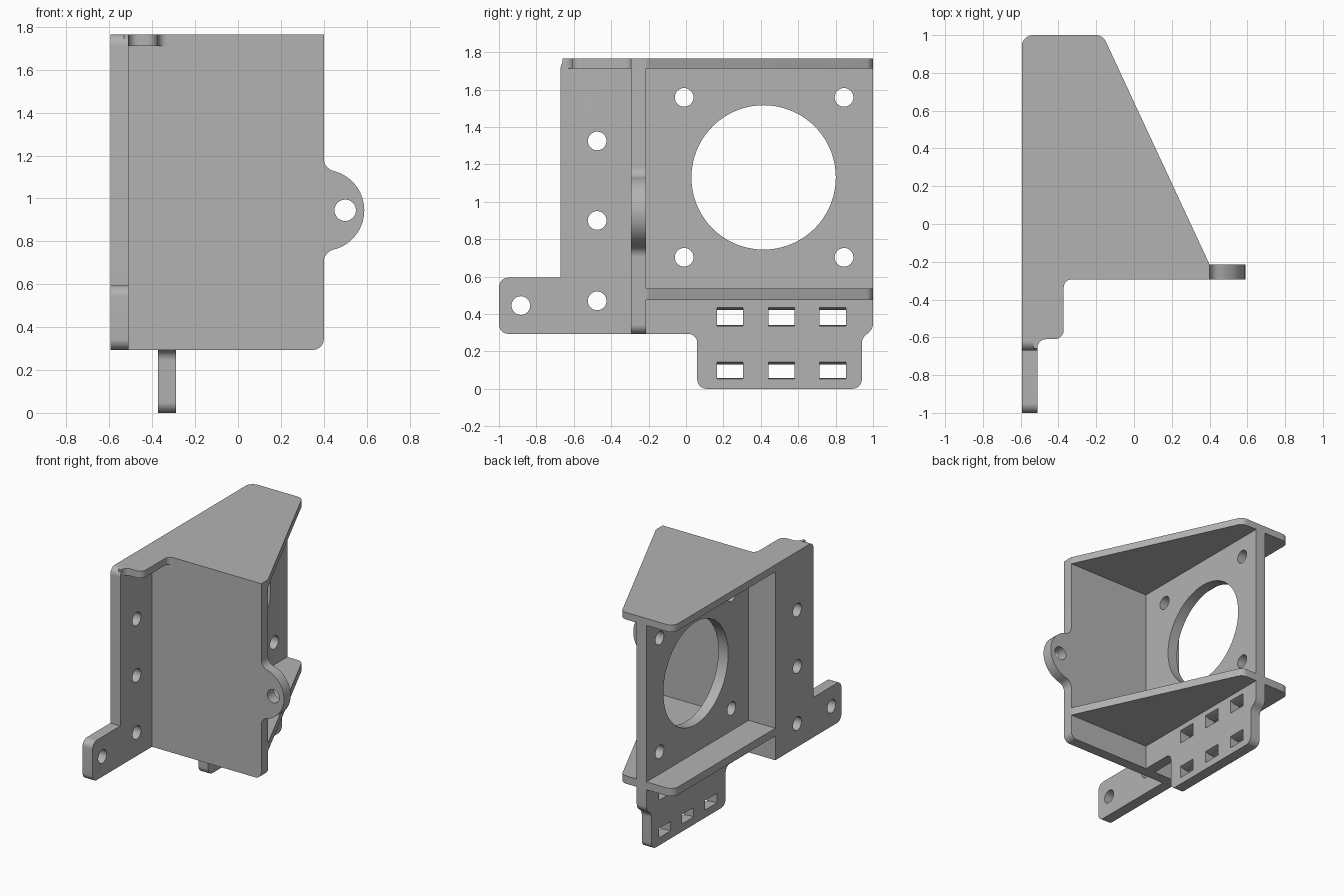
import bpy, bmesh, math
from mathutils import Vector

old = bpy.data.objects.get("Cube")
if old:
    bpy.data.objects.remove(old, do_unlink=True)

gray = bpy.data.materials.new("plain gray")
gray.use_nodes = True
COLOR = (0.45, 0.45, 0.45, 1)
gray.diffuse_color = COLOR
gray.node_tree.nodes["Principled BSDF"].inputs["Base Color"].default_value = COLOR


def arc(cx, cy, r, a0, a1, n=10):
    """Points on an arc, angles in degrees."""
    return [(cx + r * math.cos(math.radians(a0 + (a1 - a0) * i / n)),
             cy + r * math.sin(math.radians(a0 + (a1 - a0) * i / n)))
            for i in range(n + 1)]


def rounded(corners, n=8):
    """Outline from (u, v[, radius]) corners, each filleted by its radius."""
    out = []
    for i, c in enumerate(corners):
        p = Vector(c[:2])
        if len(c) < 3:
            out.append(tuple(p))
            continue
        a = (Vector(corners[i - 1][:2]) - p).normalized()
        b = (Vector(corners[(i + 1) % len(corners)][:2]) - p).normalized()
        half = a.angle(b) / 2
        center = p + (a + b).normalized() * (c[2] / math.sin(half))
        start = p + a * (c[2] / math.tan(half)) - center
        end = p + b * (c[2] / math.tan(half)) - center
        for k in range(n + 1):
            d = start.lerp(end, k / n).normalized() * c[2]
            out.append(tuple(center + d))
    return out


def slab(name, axis, lo, hi, outline):
    """Extrude an outline along an axis from lo to hi."""
    place = {"x": lambda u, v, w: (w, u, v),
             "y": lambda u, v, w: (u, w, v),
             "z": lambda u, v, w: (u, v, w)}[axis]
    bm = bmesh.new()
    base = bm.faces.new([bm.verts.new(place(u, v, lo)) for u, v in outline])
    top = bmesh.ops.extrude_face_region(bm, geom=[base])["geom"]
    shift = Vector(place(0, 0, hi - lo))
    bmesh.ops.translate(bm, vec=shift,
                        verts=[g for g in top if isinstance(g, bmesh.types.BMVert)])
    bmesh.ops.recalc_face_normals(bm, faces=bm.faces)
    mesh = bpy.data.meshes.new(name)
    bm.to_mesh(mesh)
    bm.free()
    mesh.materials.append(gray)
    ob = bpy.data.objects.new(name, mesh)
    bpy.context.collection.objects.link(ob)
    return ob


def combine(body, other, operation):
    """Apply a boolean to the body and discard the tool object."""
    bpy.context.view_layer.objects.active = body
    mod = body.modifiers.new(operation, "BOOLEAN")
    mod.operation, mod.solver, mod.object = operation, "EXACT", other
    bpy.ops.object.modifier_apply(modifier=mod.name)
    bpy.data.objects.remove(other, do_unlink=True)


# Main levels shared by the walls
LEFT, FLANGE, EDGE = -0.594, -0.511, 0.4
FRONT, BACK = -0.294, -0.214
BOTTOM, TOP = 0.294, 1.765

# Front wall with a filleted round ear
R, F, EAR_Z = 0.189, 0.06, 0.945
dz = math.sqrt((R + F) ** 2 - F ** 2)
t = math.degrees(math.atan2(dz, F))
ear = (arc(EDGE + F, EAR_Z - dz, F, 180, 180 - t)
       + arc(EDGE, EAR_Z, R, -t, t, 28)[1:-1]
       + arc(EDGE + F, EAR_Z + dz, F, 180 + t, 180))
foot = rounded([(LEFT, BOTTOM), (EDGE, BOTTOM, 0.05), (EDGE, TOP), (LEFT, TOP)])
bracket = slab("bracket", "y", FRONT, BACK, foot[:-2] + ear + foot[-2:])

# Side flange with low mounting tab
flange = slab("side_flange", "x", LEFT, FLANGE, rounded([
    (BACK, BOTTOM), (BACK, TOP), (-0.67, TOP, 0.05), (-0.67, 0.594),
    (-1, 0.594, 0.05), (-1, BOTTOM, 0.05)]))

# Motor wall with hanging tab
motor_wall = slab("motor_wall", "x", -0.372, -0.29, rounded([
    (FRONT, TOP), (FRONT, BOTTOM), (0.06, BOTTOM, 0.05), (0.06, 0, 0.05),
    (0.94, 0, 0.05), (0.94, 0.27, 0.06), (1, 0.32, 0.06), (1, TOP)]))

# Top plate, reaching forward over the flange, and lower shelf
rear = [(EDGE, BACK, 0.08), (-0.165, 1, 0.06), (LEFT, 1, 0.06)]
top_plate = slab("top_plate", "z", 1.712, TOP, rounded([
    (LEFT, -0.61), (FLANGE - 0.02, -0.61), (FLANGE - 0.02, -0.66),
    (FLANGE, -0.66), (FLANGE, -0.61, 0.045), (-0.372, -0.61, 0.05),
    (-0.372, FRONT, 0.04), (EDGE, FRONT)] + rear))
shelf = slab("lower_shelf", "z", 0.476, 0.535, rounded(
    [(LEFT, FRONT), (EDGE, FRONT)] + rear))

for part in (flange, motor_wall, top_plate, shelf):
    combine(bracket, part, "UNION")


def drill(axis, u, v, r, lo, hi, n=32):
    hole = slab("hole_cutter", axis, lo, hi, arc(u, v, r, 0, 360, n)[:-1])
    combine(bracket, hole, "DIFFERENCE")


# Motor opening and its four bolt holes
drill("x", 0.415, 1.13, 0.386, -0.5, -0.2, 72)
for y in (-0.01, 0.845):
    for z in (0.703, 1.558):
        drill("x", y, z, 0.05, -0.5, -0.2)

# Flange, tab and ear holes
for y, z in ((-0.475, 1.325), (-0.475, 0.9), (-0.475, 0.47), (-0.883, 0.445)):
    drill("x", y, z, 0.05, -0.7, -0.4)
drill("y", 0.5, EAR_Z, 0.05, -0.4, -0.1)

# Flared cable tie slots in the hanging tab
for y in (0.235, 0.51, 0.785):
    for low, high in ((0.05, 0.145), (0.332, 0.437)):
        slot = slab("slot_cutter", "y", y - 0.07, y + 0.07, [
            (-0.4, low + 0.008), (-0.33, low + 0.008), (-0.27, low),
            (-0.27, high + 0.005), (-0.33, high - 0.014), (-0.4, high - 0.018)])
        combine(bracket, slot, "DIFFERENCE")

# Smooth fillets, sharp edges
bpy.ops.object.select_all(action="DESELECT")
bracket.select_set(True)
bpy.context.view_layer.objects.active = bracket
bpy.ops.object.shade_smooth_by_angle(angle=math.radians(30))
